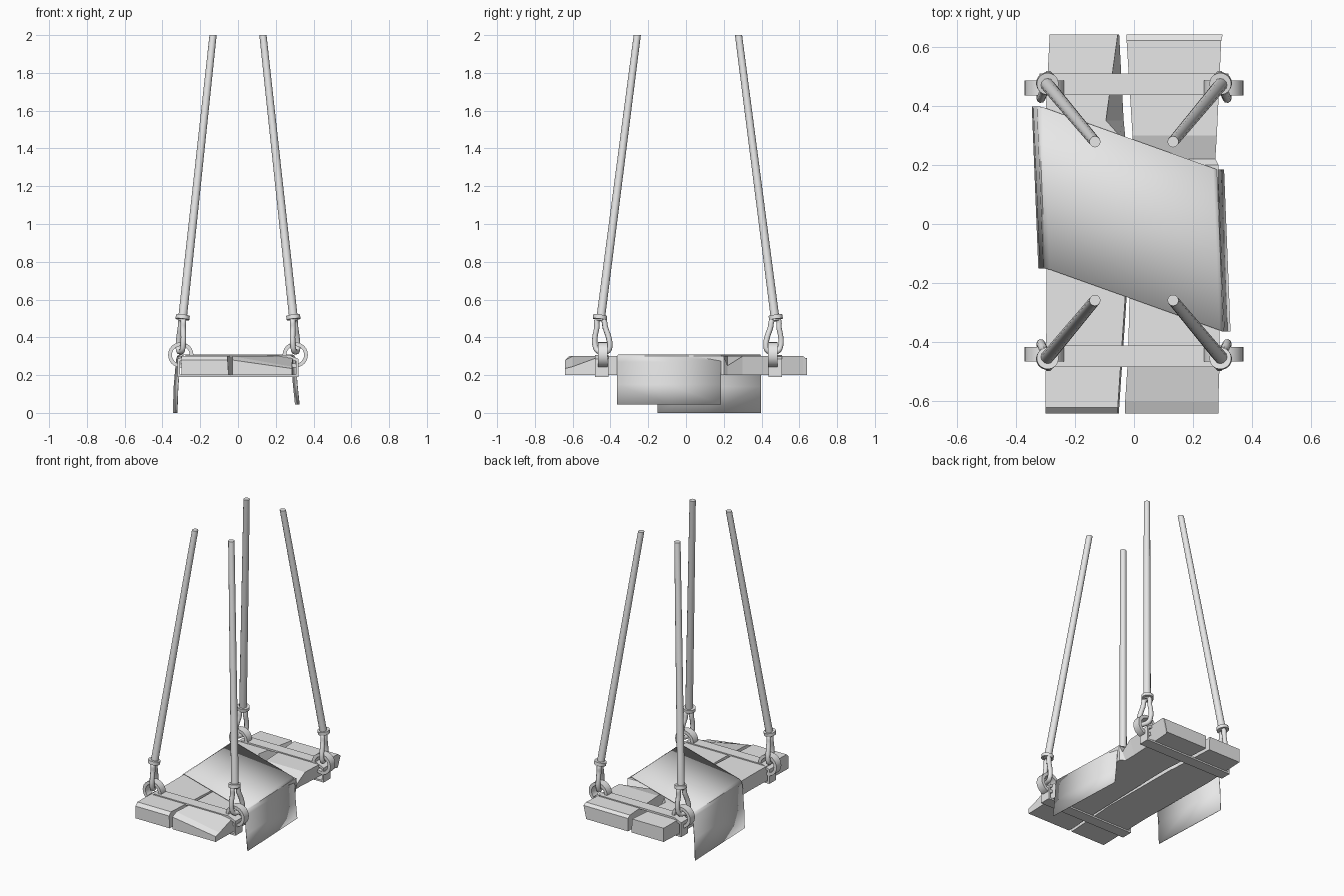
import bpy, bmesh, math
from mathutils import Vector

cube = bpy.data.objects.get("Cube")
if cube:
    bpy.data.objects.remove(cube, do_unlink=True)

grey = bpy.data.materials.new("light_grey")
grey.use_nodes = True
grey.diffuse_color = (0.8, 0.8, 0.8, 1)
grey.node_tree.nodes["Principled BSDF"].inputs["Base Color"].default_value = grey.diffuse_color


def make(name, bm, smooth=False):
    bmesh.ops.recalc_face_normals(bm, faces=bm.faces)
    mesh = bpy.data.meshes.new(name)
    bm.to_mesh(mesh)
    bm.free()
    mesh.materials.append(grey)
    obj = bpy.data.objects.new(name, mesh)
    bpy.context.collection.objects.link(obj)
    if smooth:
        bpy.ops.object.select_all(action='DESELECT')
        obj.select_set(True)
        bpy.context.view_layer.objects.active = obj
        bpy.ops.object.shade_smooth_by_angle(angle=math.radians(40))
    return obj


def loft(name, loops, closed=False, smooth=False):
    """Skin a row of equal cross-sections, capped or joined end to end."""
    bm = bmesh.new()
    rows = [[bm.verts.new(p) for p in loop] for loop in loops]
    n = len(rows[0])
    pairs = list(zip(rows, rows[1:]))
    if closed:
        pairs.append((rows[-1], rows[0]))
    else:
        bm.faces.new(rows[0])
        bm.faces.new(rows[-1])
    for a, b in pairs:
        for i in range(n):
            j = (i + 1) % n
            bm.faces.new((a[i], a[j], b[j], b[i]))
    return make(name, bm, smooth)


def circle(center, axis, radius, sides):
    q = Vector(axis).to_track_quat('Z', 'Y')
    steps = [math.tau * i / sides for i in range(sides)]
    return [Vector(center) + q @ Vector((radius * math.cos(t), radius * math.sin(t), 0))
            for t in steps]


def band(name, center, axis, inner, outer, depth):
    """Flat ring with a rectangular section."""
    axis = Vector(axis).normalized()
    half = axis * depth / 2
    c = Vector(center)
    loops = [circle(c + s * half, axis, r, 24)
             for s, r in ((-1, inner), (-1, outer), (1, outer), (1, inner))]
    return loft(name, loops, closed=True, smooth=True)


# Chipped planks: y, top x left/right, bottom x left/right, top z left/right
BOTTOM = 0.2
planks = {
    "right_plank": [
        (-.64, -.30, -.055, -.30, -.05, .28, .28),
        (-.62, -.30, -.055, -.30, -.05, .3, .3),
        (-.25, -.295, -.03, -.29, -.025, .3, .3),
        (.3, -.30, -.05, -.30, -.03, .3, .3),
        (.35, -.30, -.095, -.30, -.035, .3, .3),
        (.64, -.285, -.055, -.285, -.05, .29, .29)],
    "left_plank": [
        (-.64, -.03, .285, -.03, .285, .28, .235),
        (-.6, -.03, .285, -.03, .285, .3, .245),
        (-.45, -.02, .29, -.02, .29, .3, .3),
        (.2, -.005, .285, -.005, .28, .3, .3),
        (.22, -.005, .275, -.005, .25, .3, .25),
        (.3, -.005, .28, -.005, .25, .3, .3),
        (.62, -.025, .295, -.025, .27, .3, .3),
        (.64, -.025, .3, -.025, .28, .285, .285)],
}
for name, stations in planks.items():
    loft(name, [[(tl, y, zl), (tr, y, zr), (br, y, BOTTOM), (bl, y, BOTTOM)]
                for y, tl, tr, bl, br, zl, zr in stations])

# Cloth draped over the seat: x, z, middle y
cloth = [(-.333, 0, .123), (-.328, .14, .123), (-.316, .28, .123), (-.31, .3, .123),
         (-.295, .308, .12), (.278, .308, -.085), (.29, .3, -.09), (.294, .27, -.09),
         (.303, .15, -.09), (.314, .045, -.09)]
bm = bmesh.new()
rows = []
for x, z, mid in cloth:
    rows.append([bm.verts.new((x - 0.04 * s, mid + s, z)) for s in (-.274, 0, .274)])
for a, b in zip(rows, rows[1:]):
    for i in range(2):
        bm.faces.new((a[i], a[i + 1], b[i + 1], b[i]))
drape = make("draped_cloth", bm, smooth=True)
solid = drape.modifiers.new("thickness", 'SOLIDIFY')
solid.thickness = 0.003
solid.offset = 0

# Straps wrapped round both planks
outer = [(-.32, .19), (.32, .19), (.32, .285), (.27, .307), (-.27, .307), (-.32, .285)]
for label, y in (("front", -.447), ("back", .472)):
    loops = []
    for inset, side in ((0, -1), (0, 1), (.012, 1), (.012, -1)):
        loops.append([(x - math.copysign(inset, x), y + side * .036,
                       z + (inset if z < .2 else -inset)) for x, z in outer])
    loft(label + "_strap", loops, closed=True)

# Hanging gear at the four corners
eye_half = [(.03, .33), (.041, .36), (.038, .4), (.024, .45), (.014, .495)]
eye = [(0, .324)] + eye_half + [(-u, z) for u, z in reversed(eye_half)]
for sx, side in ((1, "left"), (-1, "right")):
    for sy, end in ((1, "back"), (-1, "front")):
        label = end + "_" + side

        def place(x, y, z):
            return Vector((sx * x, 0.01 + sy * y, z))

        foot, top = place(.295, .463, .49), place(.132, .268, 2)
        axis = top - foot
        band(label + "_ring", place(.303, .45, .307), (0, 1, 0), .047, .067, .05)
        band(label + "_collar", place(.293, .465, .506), axis, .012, .037, .022)
        flat = Vector((0, 0, 1))
        loft(label + "_rope", [circle(foot, flat, .023, 12), circle(top, flat, .019, 12)],
             smooth=True)

        # Teardrop rope eye linking ring and collar
        path = []
        for u, z in eye:
            t = (z - .324) / .17
            path.append(place(.305 - .01 * t - .3 * u, .45 + .013 * t + .95 * u, z))
        n = len(path)
        curve = bpy.data.curves.new(label + "_eye", 'CURVE')
        curve.dimensions = '3D'
        curve.bevel_depth = 0.015
        curve.bevel_resolution = 2
        curve.resolution_u = 4
        spline = curve.splines.new('BEZIER')
        spline.bezier_points.add(n - 1)
        spline.use_cyclic_u = True
        for point, co in zip(spline.bezier_points, path):
            point.co = co
            point.handle_left_type = point.handle_right_type = 'AUTO'
        curve.materials.append(grey)
        bpy.context.collection.objects.link(bpy.data.objects.new(label + "_eye", curve))
